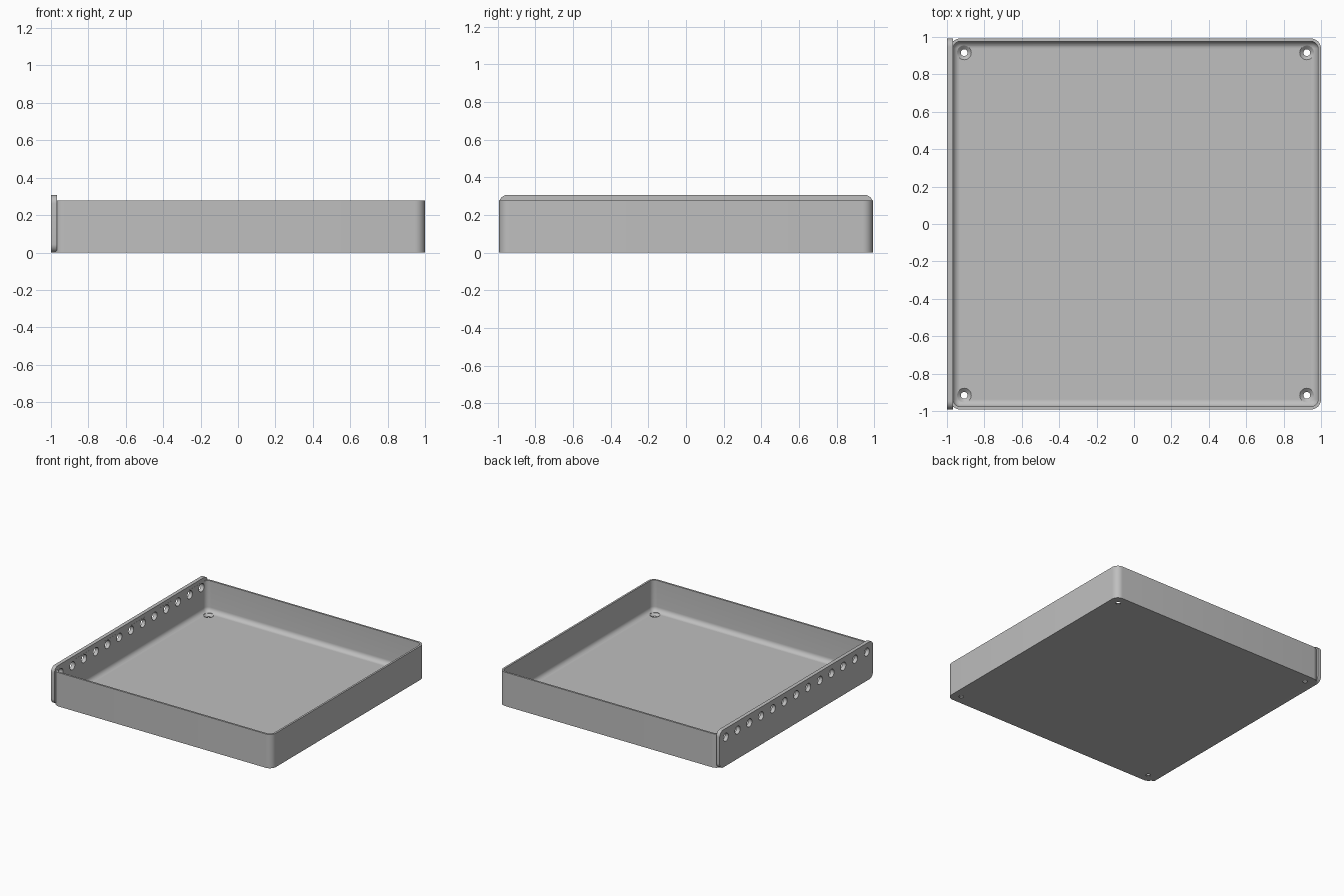
import bpy, bmesh, math
from mathutils import Matrix, Vector

cube = bpy.data.objects.get("Cube")
if cube:
    bpy.data.objects.remove(cube, do_unlink=True)

grey = bpy.data.materials.new("plain grey")
grey.use_nodes = True
COLOUR = (0.52, 0.52, 0.52, 1)
grey.diffuse_color = COLOUR
grey.node_tree.nodes["Principled BSDF"].inputs["Base Color"].default_value = COLOUR

HALF = 0.992          # half side of the square tray
TRAY_X = 0.008        # tray centre
WALL, FLOOR, TRAY_TOP = 0.0155, 0.023, 0.277
CORNER, FILLET = 0.055, 0.038
PLATE_TOP = 0.307


def rounded_rect(half_w, half_h, radius, steps=8):
    """Counter-clockwise outline of a rectangle with round corners."""
    points = []
    for quarter, (sx, sy) in enumerate([(1, 1), (-1, 1), (-1, -1), (1, -1)]):
        for i in range(steps + 1):
            a = (quarter + i / steps) * math.pi / 2
            points.append((sx * (half_w - radius) + radius * math.cos(a),
                           sy * (half_h - radius) + radius * math.sin(a)))
    return points


def circle(radius, sides=32):
    return [(radius * math.cos(math.tau * i / sides),
             radius * math.sin(math.tau * i / sides)) for i in range(sides)]


def loft(bm, rings, matrix=Matrix()):
    """Join (outline, z) rings with quads and cap both ends."""
    loops = [[bm.verts.new(matrix @ Vector((x, y, z))) for x, y in outline]
             for outline, z in rings]
    count = len(loops[0])
    for low, high in zip(loops, loops[1:]):
        for i in range(count):
            j = (i + 1) % count
            bm.faces.new((low[i], low[j], high[j], high[i]))
    bm.faces.new(loops[0][::-1])
    bm.faces.new(loops[-1])


def make_object(name, bm):
    bmesh.ops.recalc_face_normals(bm, faces=bm.faces)
    mesh = bpy.data.meshes.new(name)
    bm.to_mesh(mesh)
    bm.free()
    mesh.materials.append(grey)
    obj = bpy.data.objects.new(name, mesh)
    bpy.context.collection.objects.link(obj)
    return obj


def activate(obj):
    bpy.ops.object.select_all(action='DESELECT')
    obj.select_set(True)
    bpy.context.view_layer.objects.active = obj


def cut(obj, cutter):
    activate(obj)
    mod = obj.modifiers.new("holes", 'BOOLEAN')
    mod.operation, mod.solver, mod.object = 'DIFFERENCE', 'EXACT', cutter
    bpy.ops.object.modifier_apply(modifier=mod.name)


# Tray: outer wall, rim, inner wall, rounded inside edge, floor
profile = [(0, 0), (0, TRAY_TOP), (WALL, TRAY_TOP)]
for i in range(9):
    a = i / 8 * math.pi / 2
    profile.append((WALL + FILLET * (1 - math.cos(a)),
                    FLOOR + FILLET * (1 - math.sin(a))))
bm = bmesh.new()
loft(bm, [(rounded_rect(HALF - d, HALF - d, max(CORNER - d, 0.004)), z)
          for d, z in profile], Matrix.Translation((TRAY_X, 0, 0)))
tray = make_object("tray", bm)

# Side plate: upright rounded rectangle on the -x side
upright = (Matrix.Translation((-1, 0, PLATE_TOP / 2))
           @ Matrix.Rotation(math.pi / 2, 4, 'Z') @ Matrix.Rotation(math.pi / 2, 4, 'X'))
outline = rounded_rect(HALF, PLATE_TOP / 2, 0.045)
bm = bmesh.new()
loft(bm, [(outline, 0), (outline, 0.031)], upright)
plate = make_object("side_plate", bm)

# Row of round holes through the plate and the wall behind it
bm = bmesh.new()
for i in range(-6, 7):
    along = Matrix.Translation((-1, i * 0.152, 0.235)) @ Matrix.Rotation(math.pi / 2, 4, 'Y')
    loft(bm, [(circle(0.033), -0.05), (circle(0.033), 0.08)], along)
side_holes = make_object("side_hole_cutter", bm)

# Countersunk screw holes in the floor corners
bm = bmesh.new()
for sx in (-1, 1):
    for sy in (-1, 1):
        loft(bm, [(circle(0.018), -0.05), (circle(0.018), 0.005),
                  (circle(0.038), FLOOR), (circle(0.038), 0.06)],
             Matrix.Translation((TRAY_X + sx * 0.916, sy * 0.916, 0)))
screw_holes = make_object("screw_hole_cutter", bm)

cut(tray, side_holes)
cut(tray, screw_holes)
cut(plate, side_holes)
for cutter in (side_holes, screw_holes):
    bpy.data.objects.remove(cutter, do_unlink=True)

for obj in (tray, plate):
    activate(obj)
    bpy.ops.object.shade_smooth_by_angle(angle=math.radians(30))
